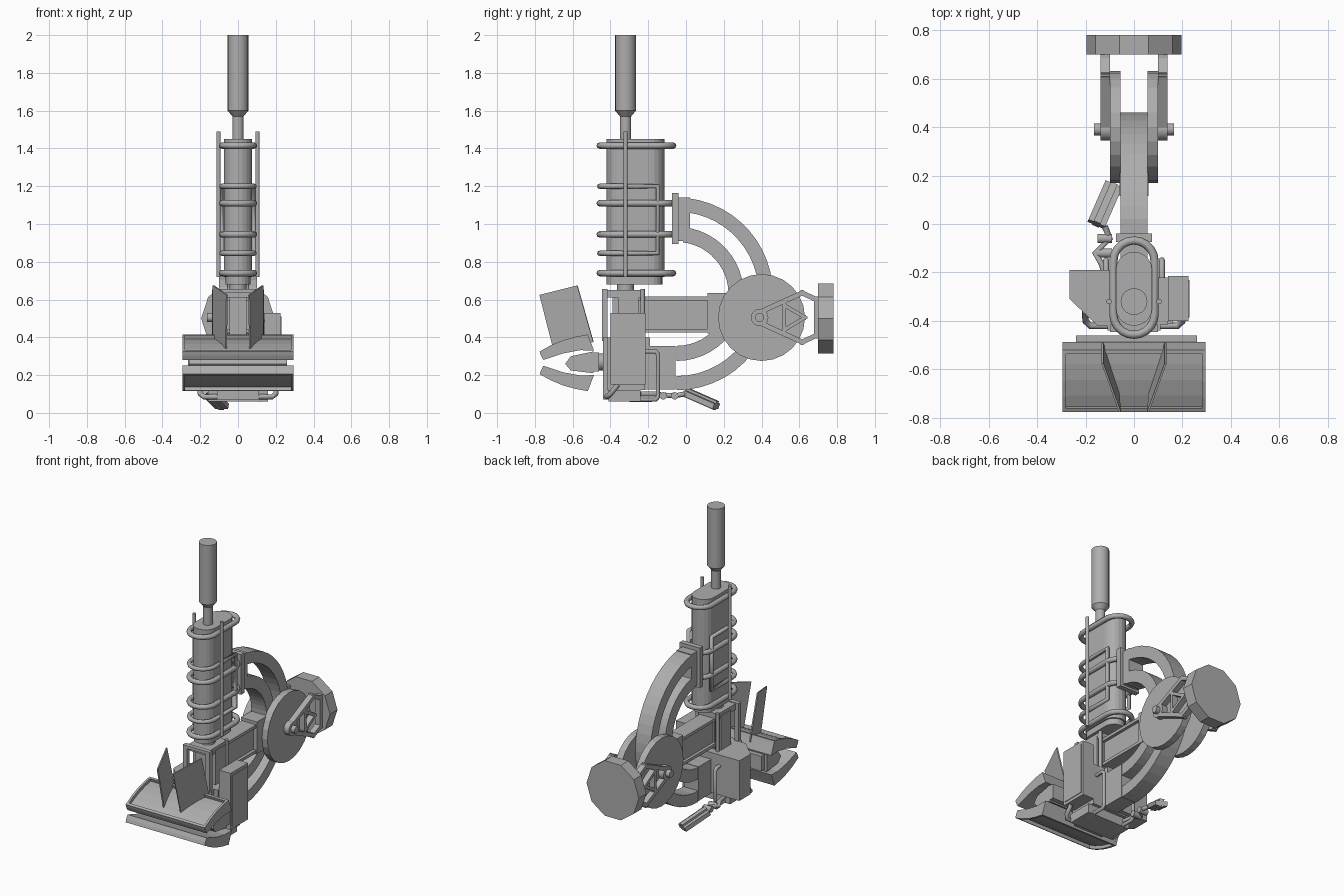
import bpy
import bmesh
from math import pi, sin, cos
from mathutils import Vector

cube = bpy.data.objects.get("Cube")
if cube:
    bpy.data.objects.remove(cube, do_unlink=True)

GREY = (0.42, 0.42, 0.42, 1)
mat = bpy.data.materials.new("plain grey")
mat.use_nodes = True
mat.diffuse_color = GREY
mat.node_tree.nodes["Principled BSDF"].inputs["Base Color"].default_value = GREY


def link(name, data):
    ob = bpy.data.objects.new(name, data)
    data.materials.append(mat)
    bpy.context.collection.objects.link(ob)
    return ob


def prism(name, pts, axis, a, b):
    """Extrude a closed profile from a to b: (y, z) along x, or (x, y) along z."""
    place = (lambda p, t: (t, p[0], p[1])) if axis == "x" else (lambda p, t: (p[0], p[1], t))
    bm = bmesh.new()
    face = bm.faces.new([bm.verts.new(place(p, a)) for p in pts])
    out = bmesh.ops.extrude_face_region(bm, geom=[face])
    verts = [g for g in out["geom"] if isinstance(g, bmesh.types.BMVert)]
    shift = Vector(place((0, 0), b)) - Vector(place((0, 0), a))
    bmesh.ops.translate(bm, verts=verts, vec=shift)
    bmesh.ops.recalc_face_normals(bm, faces=bm.faces)
    me = bpy.data.meshes.new(name)
    bm.to_mesh(me)
    bm.free()
    return link(name, me)


def box(name, x, y, z):
    return prism(name, [(x[0], y[0]), (x[1], y[0]), (x[1], y[1]), (x[0], y[1])], "z", *z)


def rod(name, p, q, r, r2=None, n=20, smooth=True):
    """Cylinder or cone between two points."""
    p, q = Vector(p), Vector(q)
    bm = bmesh.new()
    bmesh.ops.create_cone(bm, cap_ends=True, segments=n, radius1=r,
                          radius2=r if r2 is None else r2, depth=(q - p).length)
    me = bpy.data.meshes.new(name)
    bm.to_mesh(me)
    bm.free()
    ob = link(name, me)
    ob.location = (p + q) / 2
    ob.rotation_mode = "QUATERNION"
    ob.rotation_quaternion = (q - p).to_track_quat("Z", "Y")
    if smooth:
        for f in me.polygons:
            f.use_smooth = len(f.vertices) == 4
    return ob


def tube(name, pts, r, cyclic=False):
    cu = bpy.data.curves.new(name, "CURVE")
    cu.dimensions = "3D"
    cu.bevel_depth = r
    cu.bevel_resolution = 2
    cu.use_fill_caps = True
    sp = cu.splines.new("POLY")
    sp.points.add(len(pts) - 1)
    for point, co in zip(sp.points, pts):
        point.co = (*co, 1)
    sp.use_cyclic_u = cyclic
    return link(name, cu)


def strut(name, p, q, w, a, b):
    """Flat bar in the side plane."""
    p, q = Vector(p), Vector(q)
    d = (q - p).normalized()
    n = Vector((-d.y, d.x)) * w / 2
    p, q = p - d * w / 2, q + d * w / 2
    return prism(name, [p + n, q + n, q - n, p - n], "x", a, b)


def stadium(hx, y0, y1, n=10):
    """Rounded outline, long along y."""
    front = [(hx * cos(pi + pi * i / n), y0 + hx + hx * sin(pi + pi * i / n)) for i in range(n + 1)]
    back = [(hx * cos(pi * i / n), y1 - hx + hx * sin(pi * i / n)) for i in range(n + 1)]
    return front + back


def arc(r, a0, a1, cy=-0.05, cz=0.63, n=12):
    return [(cy + r * cos(a0 + (a1 - a0) * i / n), cz + r * sin(a0 + (a1 - a0) * i / n))
            for i in range(n + 1)]


# Antenna mast
MY = -0.32
rod("mast_top", (0, MY, 1.6), (0, MY, 2.0), 0.055)
rod("mast_taper", (0, MY, 1.57), (0, MY, 1.6), 0.03, 0.055)
rod("mast_stem", (0, MY, 1.42), (0, MY, 1.58), 0.03)

# Tank and its cage
prism("tank", stadium(0.075, -0.42, -0.115), "z", 0.72, 1.45)
prism("tank_base", stadium(0.065, -0.42, -0.125), "z", 0.68, 0.72)
rod("neck", (0, MY, 0.6), (0, MY, 0.7), 0.045)
for z in (1.415, 1.11, 0.945, 0.74):
    tube("cage_ring", [(x, y, z) for x, y in stadium(0.085, -0.457, -0.068)], 0.017, True)
half = stadium(0.085, -0.457, -0.068)[:11]
loop = [(-0.085, -0.15)] + half + [(0.085, -0.15)]
tube("cage_loop", [(x, y, 1.2) for x, y in loop] + [(x, y, 0.845) for x, y in reversed(loop)], 0.014, True)
for s in (-1, 1):
    rod("cage_upright", (s * 0.103, MY, 0.72), (s * 0.103, MY, 1.49), 0.011, n=12)

# Curved double arms from tank and lower body to the joint
W = 0.055
for r0, r1 in ((0.435, 0.51), (0.275, 0.355)):
    prism("upper_arc", arc(r0, pi * 0.46, 0) + arc(r1, 0, pi * 0.46), "x", -W, W)
    prism("lower_arc", arc(r0, -pi / 2, 0) + arc(r1, 0, -pi / 2), "x", -W, W)
box("arc_mount", (-W, W), (-0.05, 0.02), (0.91, 1.14))
box("arc_flange", (-0.075, 0.075), (-0.075, -0.04), (0.895, 1.165))
box("lower_arc_block", (-W, W), (-0.24, -0.055), (0.125, 0.355))

# Straight beam
box("beam_web", (-0.035, 0.035), (-0.26, 0.3), (0.43, 0.61))
for z in (0.425, 0.595):
    box("beam_flange", (-W, W), (-0.26, 0.3), (z, z + 0.02))
box("beam_sleeve", (-0.06, 0.06), (0.115, 0.3), (0.42, 0.635))

# Joint discs, axle and end arms
JY, JZ = 0.4, 0.505
rod("axle", (-0.165, JY - 0.01, JZ), (0.165, JY - 0.01, JZ), 0.024)
for s in (-1, 1):
    rod("joint_disc", (s * 0.055, JY, JZ), (s * 0.1, JY, JZ), 0.23, n=24, smooth=False)
    a, b = s * 0.1, s * 0.138
    rod("arm_eye", (a, JY - 0.01, JZ), (b, JY - 0.01, JZ), 0.046)
    for k in (-1, 1):
        strut("arm_edge", (0.385, JZ + k * 0.025), (0.615, JZ + k * 0.13), 0.026, a, b)
        strut("arm_corner", (0.615, JZ + k * 0.13), (0.69, JZ + k * 0.095), 0.026, a, b)
        strut("arm_brace", (0.52, JZ + k * 0.065), (0.63, JZ), 0.02, a, b)
    strut("arm_post", (0.52, JZ - 0.07), (0.52, JZ + 0.07), 0.02, a, b)
    strut("arm_end", (0.69, JZ - 0.1), (0.69, JZ + 0.1), 0.024, a, b)
end = rod("end_disc", (0, 0.7, 0.5), (0, 0.78, 0.5), 0.195, n=10, smooth=False)
end.rotation_mode = "XYZ"
end.rotation_euler = (pi / 2, 0, 0)
# Put a corner of the ten sides on the x axis
spin = max(end.data.vertices, key=lambda v: v.co.x).co
if abs(spin.y) > 0.01:
    end.rotation_euler = (pi / 2, pi / 10, 0)

# Column under the tank
box("column", (-0.045, 0.045), (-0.39, -0.24), (0.07, 0.63))
for s in (-1, 1):
    box("column_plate", tuple(sorted((s * 0.06, s * 0.085))), (-0.36, -0.25), (0.38, 0.63))
    box("front_post", tuple(sorted((s * 0.07, s * 0.1))), (-0.445, -0.415), (0.38, 0.655))
    rod("rear_post", (s * 0.075, -0.23, 0.38), (s * 0.075, -0.23, 0.655), 0.012, n=12)
box("front_post_top", (-0.1, 0.1), (-0.445, -0.415), (0.635, 0.655))
box("column_cap", (-0.08, 0.08), (-0.415, -0.225), (0.61, 0.65))

# Lower body with side boxes
BODY = [(-0.265, -0.19), (-0.265, -0.31), (-0.15, -0.42), (0.05, -0.42), (0.05, -0.19)]
prism("right_box", BODY, "z", 0.13, 0.4)
box("lower_body", (-0.14, 0.14), (-0.415, -0.22), (0.12, 0.4))
box("left_box", (0.14, 0.225), (-0.4, -0.215), (0.15, 0.53))
box("left_box_panel", (0.22, 0.229), (-0.385, -0.23), (0.17, 0.51))
box("body_foot", (-0.16, 0.16), (-0.41, -0.24), (0.06, 0.12))
box("front_plate", (-0.11, 0.11), (-0.44, -0.4), (0.07, 0.4))
for s in (-1, 1):
    x = s * 0.115
    tube("side_pipe", [(x, -0.24, 0.325), (x, -0.16, 0.325), (x, -0.148, 0.31),
                       (x, -0.148, 0.085), (x, -0.16, 0.07), (x, -0.3, 0.07)], 0.012)
    tube("bottom_pipe", [(s * 0.1, -0.42, 0.085), (s * 0.18, -0.42, 0.085),
                         (s * 0.2, -0.4, 0.1), (s * 0.2, -0.36, 0.15)], 0.014)

# Front jaws: two bowed trays, mirrored top to bottom
JAW = 0.265
TOP = [(-0.775, 0.325), (-0.715, 0.358), (-0.65, 0.385), (-0.585, 0.403), (-0.52, 0.415)]
UNDER = [(-0.487, 0.33), (-0.56, 0.332), (-0.65, 0.315), (-0.755, 0.28)]
FLOOR = [(y + 0.007, z - 0.02) for y, z in TOP]
for k, label in ((1, "upper"), (-1, "lower")):
    def side(pts):
        return [(y, JAW + k * (z - JAW)) for y, z in pts]
    prism(label + "_jaw", side(FLOOR + UNDER), "x", -0.295, 0.295)
    for s in (-1, 1):
        prism(label + "_jaw_rim", side(TOP + UNDER), "x", s * 0.28, s * 0.295)
    for i, j in ((0, 1), (4, 3)):
        t0, f0 = Vector(TOP[i]), Vector(FLOOR[i])
        dt = (Vector(TOP[j]) - t0) * 0.25
        prism(label + "_jaw_lip", side([t0, t0 + dt, f0 + dt, f0]), "x", -0.295, 0.295)
WEDGE = [(-0.64, 0.26), (-0.61, 0.3), (-0.49, 0.325), (-0.49, 0.21), (-0.61, 0.225)]
prism("jaw_core", WEDGE, "x", -0.26, 0.26)
box("jaw_bar", (-0.24, 0.26), (-0.49, -0.46), (0.22, 0.32))
rod("jaw_joint", (0, -0.5, 0.27), (0, -0.42, 0.27), 0.045)

# Upright fins on the upper jaw
for s in (-1, 1):
    bm = bmesh.new()
    corners = [(0.13, -0.575, 0.675), (0.058, -0.775, 0.625), (0.063, -0.7, 0.33), (0.13, -0.49, 0.375)]
    bm.faces.new([bm.verts.new((s * x, y, z)) for x, y, z in corners])
    me = bpy.data.meshes.new("fin")
    bm.to_mesh(me)
    bm.free()
    solid = link("fin", me).modifiers.new("thickness", "SOLIDIFY")
    solid.thickness = 0.008
    solid.offset = 0

# Small jointed arm with a narrow paddle at the rear
tube("small_arm", [(-0.12, -0.24, 0.1), (-0.13, -0.17, 0.1), (-0.16, -0.12, 0.095),
                   (-0.1, -0.06, 0.09), (-0.12, -0.01, 0.1)], 0.013)
for y in (-0.12, -0.06):
    rod("small_arm_joint", (-0.15, y, 0.09), (-0.09, y, 0.09), 0.02, n=10)
start, stop = Vector((-0.155, 0, 0.105)), Vector((-0.085, 0.16, 0.035))
for name, size, lift in (("paddle", (0.075, 0.03), 0), ("paddle_ridge", (0.03, 0.05), 0.004)):
    paddle = box(name, (-size[0] / 2, size[0] / 2), (-size[1] / 2, size[1] / 2), (-0.095, 0.095))
    paddle.location = (start + stop) / 2 + Vector((0, 0, lift))
    paddle.rotation_mode = "QUATERNION"
    paddle.rotation_quaternion = (stop - start).to_track_quat("Z", "Y")
